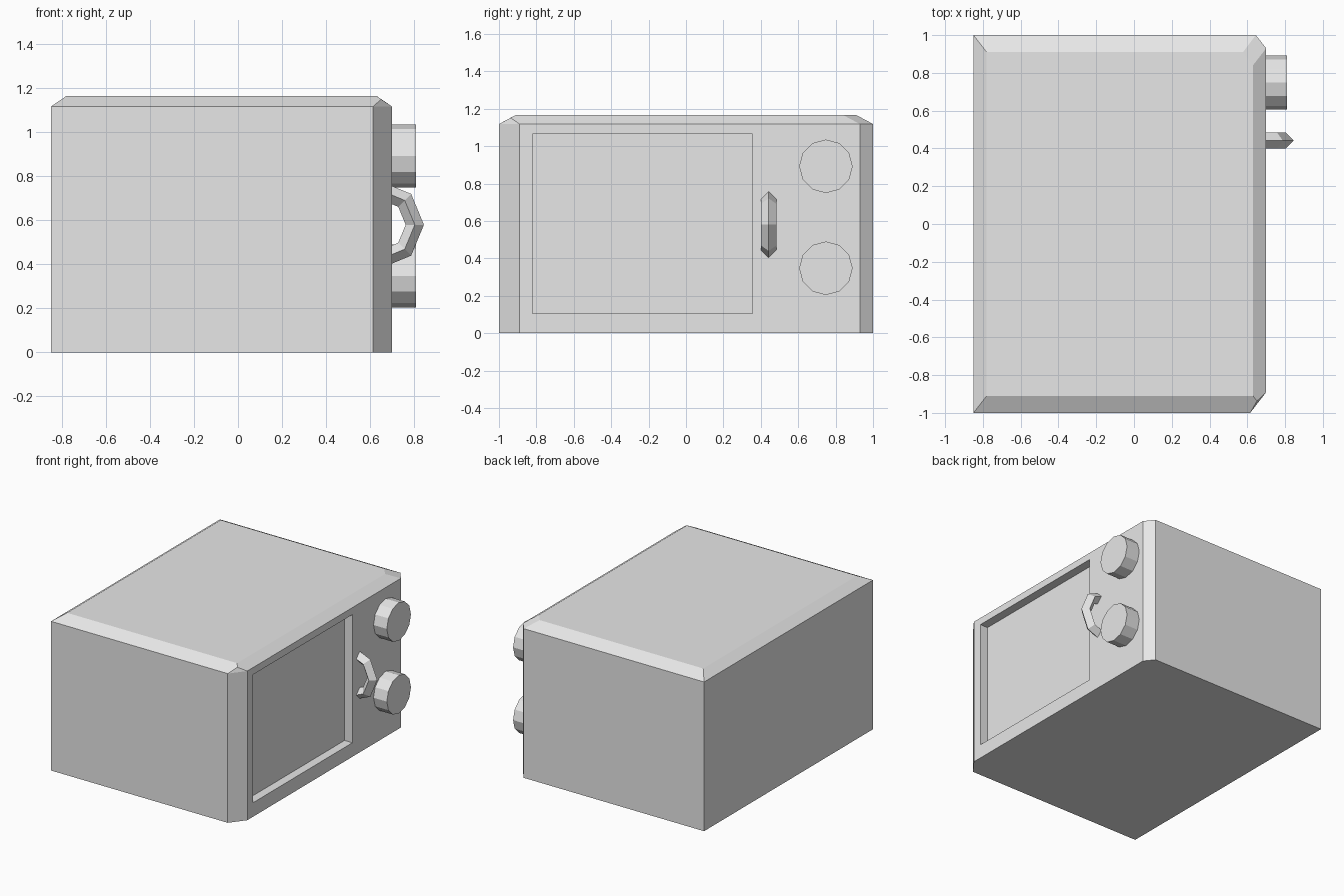
import bpy, bmesh, math
from mathutils import Matrix, Vector

cube = bpy.data.objects.get("Cube")
if cube:
    bpy.data.objects.remove(cube, do_unlink=True)

# One plain grey for every part
grey = bpy.data.materials.new("light_grey")
grey.use_nodes = True
colour = (0.8, 0.8, 0.8, 1)
grey.diffuse_color = colour
grey.node_tree.nodes["Principled BSDF"].inputs["Base Color"].default_value = colour

FRONT = 0.70   # plane of the door and control panel


def finish(bm, name):
    bmesh.ops.recalc_face_normals(bm, faces=bm.faces)
    mesh = bpy.data.meshes.new(name)
    bm.to_mesh(mesh)
    bm.free()
    mesh.materials.append(grey)
    obj = bpy.data.objects.new(name, mesh)
    bpy.context.collection.objects.link(obj)
    return obj


# Cabinet: walls rise from the floor to a rim, then slope in to the lid
bm = bmesh.new()
outline = [(-0.85, -1), (0.615, -1), (FRONT, -0.89), (FRONT, 0.93), (0.645, 1), (-0.85, 1)]
lid = [(-0.78, -0.91), (0.63, -0.91), (0.63, 0.84), (0.577, 0.91), (-0.78, 0.91)]
base = [bm.verts.new((x, y, 0)) for x, y in outline]
rim = [bm.verts.new((x, y, 1.118)) for x, y in outline]
top = [bm.verts.new((x, y, 1.166)) for x, y in lid]
tip = bm.verts.new((0.651, -0.937, 1.151))

bm.faces.new(base[::-1])
bm.faces.new(top)
walls = []
for i in range(6):
    j = (i + 1) % 6
    walls.append(bm.faces.new((base[i], base[j], rim[j], rim[i])))

# Sloped border, with a small cut corner at one end of the door side
bm.faces.new((rim[0], rim[1], tip, top[1], top[0]))
bm.faces.new((rim[1], rim[2], tip))
bm.faces.new((rim[2], rim[3], top[2], top[1], tip))
bm.faces.new((rim[3], rim[4], top[3], top[2]))
bm.faces.new((rim[4], rim[5], top[4], top[3]))
bm.faces.new((rim[5], rim[0], top[0], top[4]))

# Sunken door panel
door = walls[2]
bmesh.ops.inset_individual(bm, faces=[door], thickness=0.1)
for v in door.verts:
    v.co.y = -0.82 if v.co.y < 0 else 0.355
    v.co.z = 0.105 if v.co.z < 0.5 else 1.065
panel = bmesh.ops.extrude_face_region(bm, geom=[door])["geom"]
bmesh.ops.translate(bm, vec=(-0.065, 0, 0),
                    verts=[g for g in panel if isinstance(g, bmesh.types.BMVert)])
if door.is_valid:
    bmesh.ops.delete(bm, geom=[door], context='FACES_ONLY')
finish(bm, "cabinet")

# Twelve-sided control knobs
for name, z in (("upper_knob", 0.892), ("lower_knob", 0.347)):
    bm = bmesh.new()
    bmesh.ops.create_cone(bm, cap_ends=True, segments=12, radius1=0.143, radius2=0.143,
                          depth=0.11,
                          matrix=Matrix.Translation((FRONT + 0.055, 0.748, z))
                          @ Matrix.Rotation(math.pi / 2, 4, 'Y'))
    finish(bm, name)

# Door handle: a diamond section swept round half an octagon into the cabinet
bm = bmesh.new()
major, minor = 0.157, 0.0415
centre = Vector((0.647, 0.442, 0.58))
rings = []
for k in range(5):
    a = math.radians(45 * k - 90)
    out = Vector((math.cos(a), 0, math.sin(a)))
    ring = []
    for s in range(4):
        b = s * math.pi / 2
        offset = out * (major + minor * math.cos(b)) + Vector((0, minor * math.sin(b), 0))
        ring.append(bm.verts.new(centre + offset))
    rings.append(ring)
for r, q in zip(rings, rings[1:]):
    for s in range(4):
        t = (s + 1) % 4
        bm.faces.new((r[s], r[t], q[t], q[s]))
bm.faces.new(rings[0])
bm.faces.new(rings[-1][::-1])
finish(bm, "door_handle")
